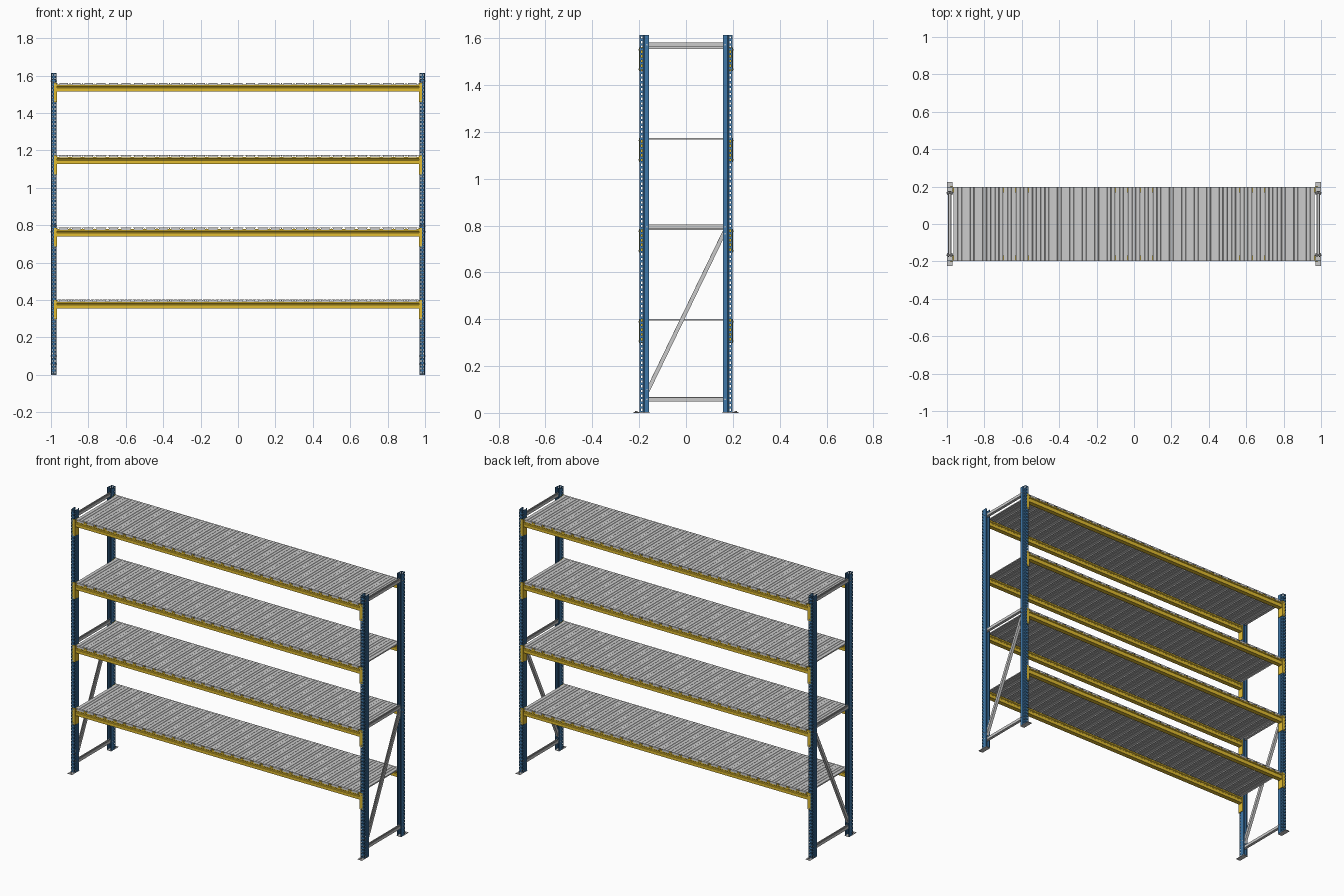
import bpy, bmesh, math
from mathutils import Matrix, Vector

if "Cube" in bpy.data.objects:
    bpy.data.objects.remove(bpy.data.objects["Cube"])


def paint(name, rgb):
    m = bpy.data.materials.new(name)
    m.diffuse_color = (*rgb, 1)
    m.use_nodes = True
    m.node_tree.nodes["Principled BSDF"].inputs["Base Color"].default_value = m.diffuse_color
    return m


BLUE = paint("blue_paint", (0.05, 0.19, 0.40))
YELLOW = paint("yellow_paint", (0.75, 0.50, 0.03))
LEVELS = [0.402, 0.788, 1.175, 1.562]      # top of each deck
HEIGHT = 1.613
POST_X = 0.985


def finish(name, bm, mat=None, thick=0):
    bmesh.ops.recalc_face_normals(bm, faces=bm.faces)
    me = bpy.data.meshes.new(name)
    bm.to_mesh(me)
    bm.free()
    ob = bpy.data.objects.new(name, me)
    bpy.context.collection.objects.link(ob)
    if mat:
        me.materials.append(mat)
    if thick:
        s = ob.modifiers.new("sheet", "SOLIDIFY")
        s.thickness = thick
        s.offset = 0
    return ob


def add_box(bm, lo, hi):
    lo, hi = Vector(lo), Vector(hi)
    size = [abs(c) for c in (hi - lo)]
    bmesh.ops.create_cube(bm, size=1, matrix=Matrix.Translation((lo + hi) / 2) @ Matrix.Diagonal((*size, 1)))


def add_pin(bm, pos, axis, r, length):
    rot = Matrix.Rotation(math.pi / 2, 4, 'Y' if axis == 'X' else 'X')
    bmesh.ops.create_cone(bm, cap_ends=True, segments=10, radius1=r, radius2=r, depth=length,
                          matrix=Matrix.Translation(pos) @ rot)


def add_sheet(bm, rings, skip=lambda row, col: False):
    """Open sheet through successive rows of points, leaving out skipped cells."""
    rows = [[bm.verts.new(p) for p in ring] for ring in rings]
    for i in range(len(rows) - 1):
        for j in range(len(rows[0]) - 1):
            if not skip(i, j):
                bm.faces.new((rows[i][j], rows[i][j + 1], rows[i + 1][j + 1], rows[i + 1][j]))
    for v in [v for v in bm.verts if not v.link_faces]:
        bm.verts.remove(v)


# perforated open-channel posts
half = [(.008, .158), (.015, .158), (.015, .178), (.012, .182), (.012, .1865), (.012, .1925),
        (.012, .197), (.009, .197), (.004, .197)]
profile = half + [(-x, y) for x, y in reversed(half)]
hole_cols = (4, 7, 9, 12)
PITCHES = 80
zs = [0.003]
for k in range(PITCHES):
    base = 0.003 + k * (HEIGHT - 0.003) / PITCHES
    zs += [base + 0.005, base + 0.015]
zs.append(HEIGHT)


def post(name, sx, sy):
    bm = bmesh.new()
    rings = [[(sx * POST_X + x, sy * y, z) for x, y in profile] for z in zs]
    add_sheet(bm, rings, lambda i, j: i % 2 == 1 and j in hole_cols)
    finish(name, bm, BLUE, 0.0015)


# stepped box beam, with end connectors hooked onto the posts
beam_profile = [(.196, 0), (.196, .018), (.192, .021), (.192, .026), (.196, .029), (.196, .038),
                (.168, .038), (.168, .029), (.171, .026), (.171, .021), (.168, .018), (.168, 0)]


def beam(name, sy, top):
    bm = bmesh.new()
    z0 = top - 0.047
    ends = [[bm.verts.new((x, sy * y, z0 + z)) for y, z in beam_profile] for x in (-.967, .967)]
    n = len(beam_profile)
    for i in range(n):
        j = (i + 1) % n
        bm.faces.new((ends[0][i], ends[0][j], ends[1][j], ends[1][i]))
    for e in ends:
        bm.faces.new(e)
    for sx in (-1, 1):
        lo, hi = top - 0.103, top - 0.002
        add_box(bm, (sx * .9665, sy * .163, lo), (sx * .9695, sy * .2, hi))
        add_box(bm, (sx * .9665, sy * .198, lo), (sx * .985, sy * .2005, hi))
    finish(name, bm, YELLOW)


# thin folded deck panels with grooves, side lips and hooked end tabs
PANELS, DECK = 29, 0.965


def deck(name, top):
    bm = bmesh.new()
    w = 2 * DECK / PANELS
    g = 0.0012
    cut = [(g, -.008), (g, -.001), (w * .32, -.001), (w * .35, -.003), (w * .38, -.001)]
    cut += [(w - x, z) for x, z in reversed(cut)]
    for k in range(PANELS):
        x0 = -DECK + k * w
        add_sheet(bm, [[(x0 + x, y, top + z) for x, z in cut] for y in (-.197, .197)])
        for sy in (-1, 1):
            add_sheet(bm, [[(x0 + x, sy * .1972, top + z) for x in (w * .15, w * .85)]
                           for z in (-.001, -.013)])
    finish(name, bm, None, 0.0015)


# channel brace in the plane of an end frame, from (y, z) to (y, z)
def brace(name, sx, p, q, dx=0.0, width=.016):
    p, q = Vector((0, *p)), Vector((0, *q))
    d = (q - p).normalized()
    side = Vector((0, -d.z, d.y))
    h = width / 2
    cut = [(-h * .5, h), (-h, h), (-h, -h), (h, -h), (h, h), (h * .5, h)]
    bm = bmesh.new()
    add_sheet(bm, [[e + Vector((sx * POST_X + dx + a, 0, 0)) + side * b for a, b in cut] for e in (p, q)])
    finish(name, bm, None, 0.002)


for sx, xn in ((-1, "left"), (1, "right")):
    for sy, yn in ((-1, "front"), (1, "back")):
        post(f"post_{yn}_{xn}", sx, sy)
        # foot plate with floor bolt
        bm = bmesh.new()
        add_box(bm, (sx * .97, sy * .155, 0), (sx * 1.0, sy * .225, .003))
        bmesh.ops.create_cone(bm, cap_ends=True, segments=6, radius1=.005, radius2=.005, depth=.005,
                              matrix=Matrix.Translation((sx * POST_X, sy * .212, .005)))
        finish(f"foot_{yn}_{xn}", bm)
        # brace bolts and connector pins
        bm = bmesh.new()
        for z in (.058, .1 if sy < 0 else .765, .795, 1.572):
            add_pin(bm, (sx * POST_X, sy * .167, z), 'X', .003, .034)
        for top in LEVELS:
            for dz in (.012, .095):
                add_pin(bm, (sx * .979, sy * .2, top - dz), 'Y', .003, .007)
        finish(f"bolts_{yn}_{xn}", bm)
    for z, zn in ((.058, "lower"), (.795, "middle"), (1.572, "upper")):
        brace(f"brace_{zn}_{xn}", sx, (-.17, z), (.17, z))
    brace(f"brace_diagonal_{xn}", sx, (-.168, .085), (.168, .78), width=.0155)

for i, top in enumerate(LEVELS, 1):
    deck(f"shelf_deck_{i}", top)
    beam(f"shelf_beam_front_{i}", -1, top)
    beam(f"shelf_beam_back_{i}", 1, top)
